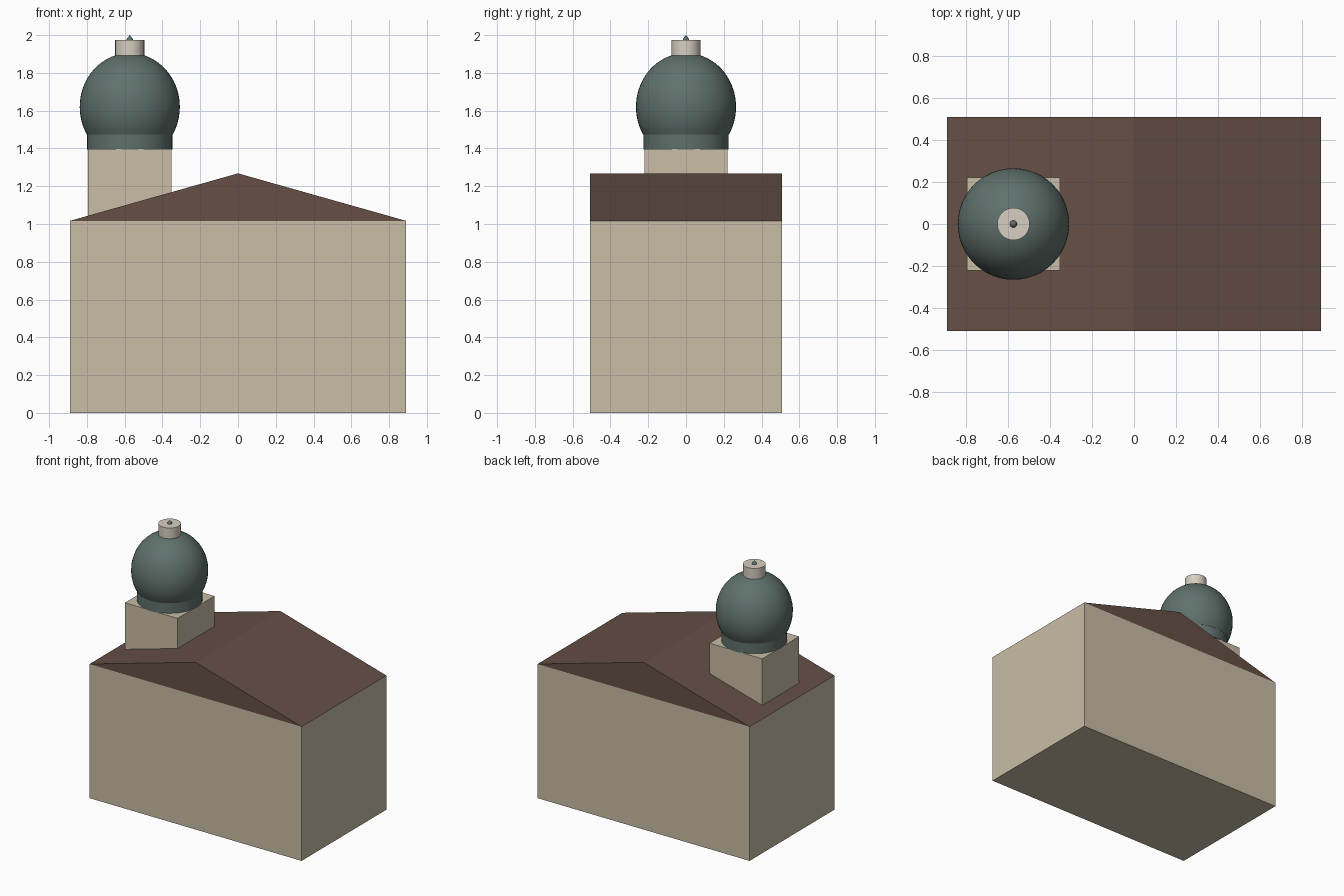
import bpy, bmesh, math

if "Cube" in bpy.data.objects:
    bpy.data.objects.remove(bpy.data.objects["Cube"])

X, Y = 0.889, 0.508          # hall half sizes
EAVE, RIDGE = 1.017, 1.268   # roof heights
TX = -0.573                  # tower axis


def material(name, rgb):
    m = bpy.data.materials.new(name)
    m.diffuse_color = (*rgb, 1)
    m.use_nodes = True
    m.node_tree.nodes["Principled BSDF"].inputs["Base Color"].default_value = m.diffuse_color
    return m


STONE = material("stone", (0.58, 0.51, 0.38))
TILE = material("roof_tile", (0.13, 0.078, 0.062))
COPPER = material("dark_copper", (0.115, 0.165, 0.15))
PALE = material("pale_stone", (0.68, 0.62, 0.53))


def finish(bm, name, mat, smooth=False):
    bmesh.ops.recalc_face_normals(bm, faces=bm.faces)
    me = bpy.data.meshes.new(name)
    bm.to_mesh(me)
    bm.free()
    me.materials.append(mat)
    ob = bpy.data.objects.new(name, me)
    bpy.context.collection.objects.link(ob)
    if smooth:
        bpy.ops.object.select_all(action='DESELECT')
        ob.select_set(True)
        bpy.context.view_layer.objects.active = ob
        bpy.ops.object.shade_smooth_by_angle(angle=math.radians(35))


def prism(name, profile, y, mat):
    """Extrude an x-z profile from -y to y."""
    bm = bmesh.new()
    face = bm.faces.new([bm.verts.new((px, -y, pz)) for px, pz in profile])
    new = bmesh.ops.extrude_face_region(bm, geom=[face])["geom"]
    verts = [v for v in new if isinstance(v, bmesh.types.BMVert)]
    bmesh.ops.translate(bm, verts=verts, vec=(0, 2 * y, 0))
    # Restore the start cap if the extrusion removed it
    start = [v for v in bm.verts if v.co.y < 0]
    if not any(all(v in start for v in f.verts) for f in bm.faces):
        bmesh.ops.contextual_create(bm, geom=start)
    finish(bm, name, mat)


def box(name, x0, x1, y, z0, z1, mat):
    prism(name, [(x0, z0), (x1, z0), (x1, z1), (x0, z1)], y, mat)


def lathe(name, profile, mat, steps=48):
    """Spin an r-z profile round the tower axis."""
    bm = bmesh.new()
    vs = [bm.verts.new((TX + r, 0, z)) for r, z in profile]
    es = [bm.edges.new(p) for p in zip(vs, vs[1:])]
    bmesh.ops.spin(bm, geom=vs + es, cent=(TX, 0, 0), axis=(0, 0, 1),
                   angle=math.tau, steps=steps, use_duplicate=False)
    bmesh.ops.remove_doubles(bm, verts=bm.verts, dist=1e-5)
    finish(bm, name, mat, True)


# Hall and gabled roof
box("hall_walls", -X, X, Y, 0, EAVE, STONE)
prism("gable_roof", [(-X, EAVE), (X, EAVE), (0, RIDGE)], Y, TILE)

# Square tower base on the left roof slope
box("tower_base", TX - 0.221, TX + 0.221, 0.221, EAVE, 1.397, STONE)

# Round drum and bulging dome
lathe("dome_drum", [(0, 1.394), (0.226, 1.394), (0.226, 1.478), (0, 1.478)], COPPER)
start = math.asin(-0.146 / 0.285)
angles = [start + (math.pi / 2 - start) * i / 24 for i in range(25)]
lathe("dome", [(0, 1.474)] + [(0.265 * math.cos(a), 1.62 + 0.285 * math.sin(a))
                              for a in angles], COPPER)

# Lantern and pointed finial
lathe("lantern", [(0, 1.88), (0.077, 1.88), (0.077, 1.974), (0, 1.974)], PALE)
lathe("finial", [(0, 1.965), (0.017, 1.974), (0.015, 1.982), (0, 2.0)], COPPER, 16)
